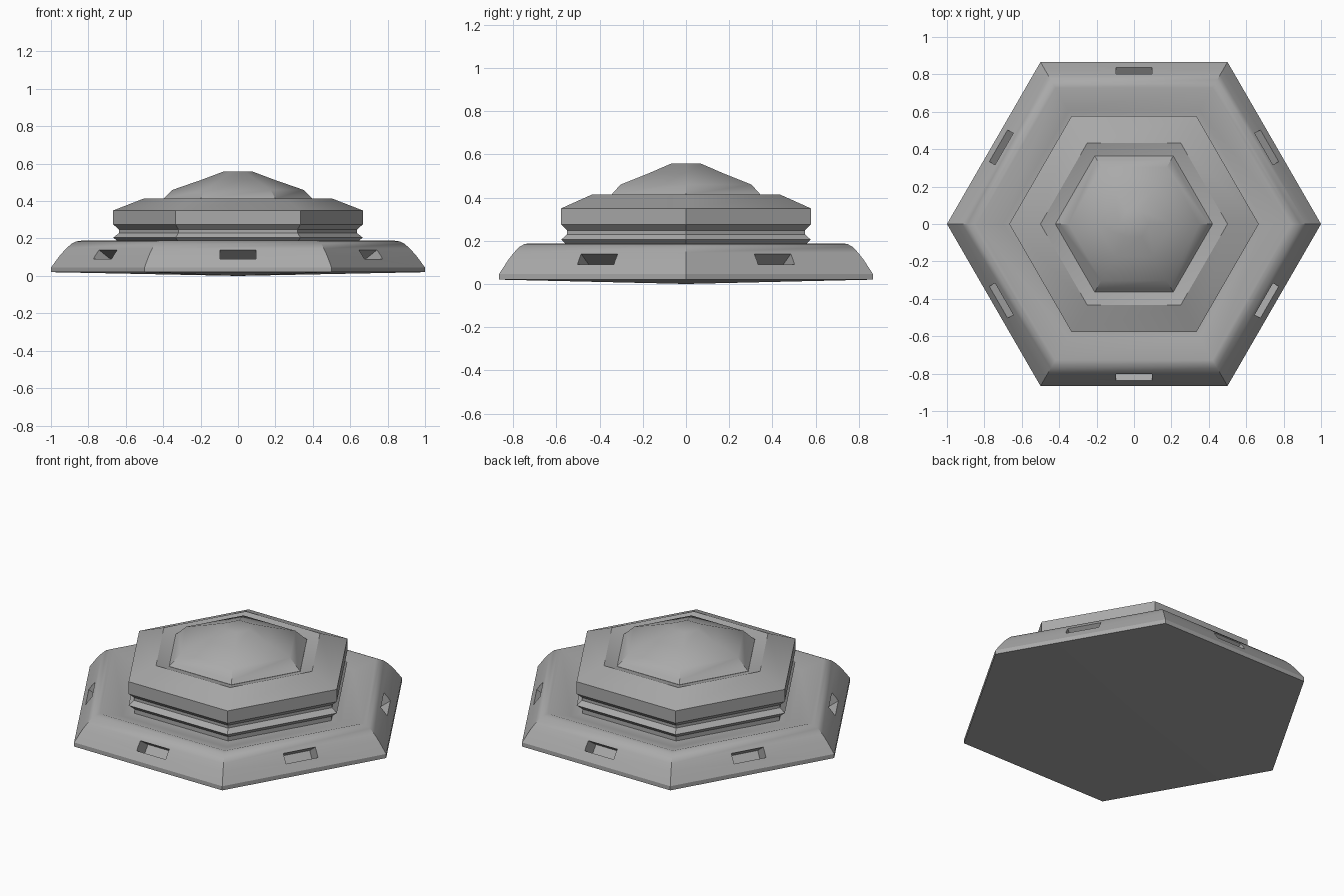
import bpy, bmesh, math
from mathutils import Matrix, Vector

cube = bpy.data.objects.get("Cube")
if cube:
    bpy.data.objects.remove(cube, do_unlink=True)

grey = bpy.data.materials.new("mid_grey")
grey.use_nodes = True
colour = (0.4, 0.4, 0.4, 1)
grey.diffuse_color = colour
grey.node_tree.nodes["Principled BSDF"].inputs["Base Color"].default_value = colour


def add_object(name, bm):
    bmesh.ops.recalc_face_normals(bm, faces=bm.faces)
    mesh = bpy.data.meshes.new(name)
    bm.to_mesh(mesh)
    bm.free()
    mesh.materials.append(grey)
    obj = bpy.data.objects.new(name, mesh)
    bpy.context.collection.objects.link(obj)
    return obj


def select(obj):
    bpy.ops.object.select_all(action='DESELECT')
    obj.select_set(True)
    bpy.context.view_layer.objects.active = obj


def hex_lathe(name, profile, sides=6):
    """Closed hexagonal solid from (corner radius, height) points, bottom to top."""
    bm = bmesh.new()
    rings = []
    for r, z in profile:
        count = sides if r > 0 else 1
        rings.append([bm.verts.new((r * math.cos(math.tau * i / sides),
                                    r * math.sin(math.tau * i / sides), z))
                      for i in range(count)])
    for low, high in zip(rings, rings[1:]):
        for i in range(sides):
            j = (i + 1) % sides
            corners = [low[i % len(low)], low[j % len(low)],
                       high[j % len(high)], high[i % len(high)]]
            bm.faces.new(list(dict.fromkeys(corners)))
    return add_object(name, bm)


# Wide skirt with a rounded shoulder and a sunken top
base = hex_lathe("base", [
    (0, 0), (1, .02), (1, .045), (.95, .112), (.92, .145), (.89, .172),
    (.865, .184), (.84, .188), (.70, .145), (.62, .15), (0, .15)])

# Grooved body with an overhanging slab and a dished top
body = hex_lathe("body", [
    (0, .1), (.63, .1), (.63, .175), (.667, .205), (.635, .23), (.635, .247),
    (.667, .275), (.667, .35), (.5, .415), (.43, .395), (.39, .39), (0, .39)])

# Low faceted dome
dome = hex_lathe("dome", [
    (0, .36), (.42, .36), (.42, .395), (.40, .412), (.35, .46),
    (.2, .512), (.08, .557), (0, .557)])

# One deep slot in the middle of each skirt side, cut square to the slope
bm = bmesh.new()
tilt = math.radians(35)
for i in range(6):
    place = (Matrix.Rotation(math.radians(30 + 60 * i), 4, 'Z')
             @ Matrix.Translation((.82, 0, .115))
             @ Matrix.Rotation(-tilt, 4, 'Y')
             @ Matrix.Diagonal(Vector((.18, .195, .06, 1))))
    bmesh.ops.create_cube(bm, size=1, matrix=place)
slots = add_object("slot_cutter", bm)
slots.hide_render = True
cut = base.modifiers.new("slots", 'BOOLEAN')
cut.operation = 'DIFFERENCE'
cut.solver = 'EXACT'
cut.object = slots
select(base)
bpy.ops.object.modifier_apply(modifier=cut.name)
bpy.data.objects.remove(slots, do_unlink=True)

# Soft slopes with crisp edges
for obj in (base, body, dome):
    select(obj)
    bpy.ops.object.shade_smooth_by_angle(angle=math.radians(30))
